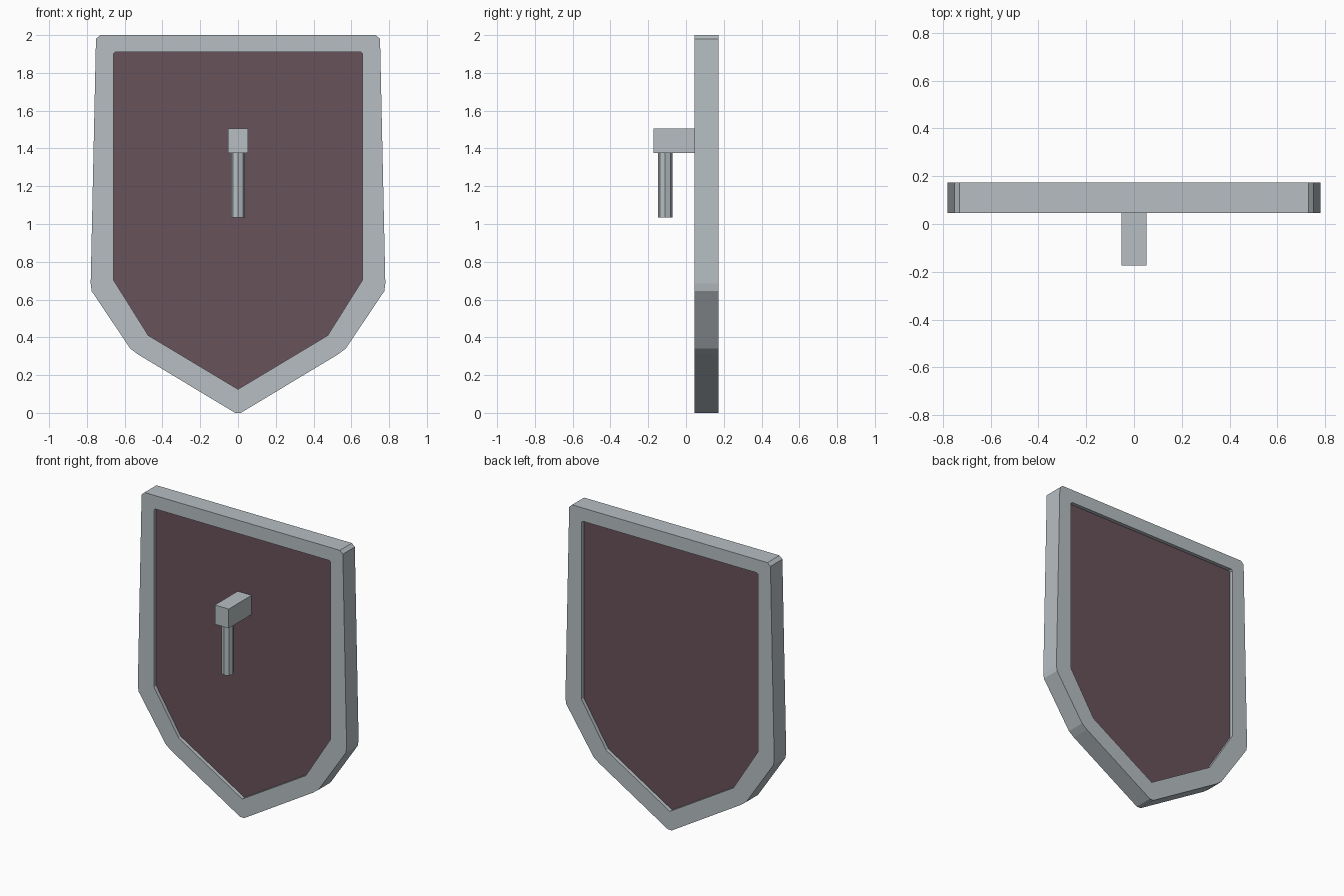
import bpy, bmesh, math
from mathutils import Vector

if "Cube" in bpy.data.objects:
    bpy.data.objects.remove(bpy.data.objects["Cube"])


def material(name, rgb):
    m = bpy.data.materials.new(name)
    m.diffuse_color = (*rgb, 1.0)
    m.use_nodes = True
    m.node_tree.nodes["Principled BSDF"].inputs["Base Color"].default_value = m.diffuse_color
    return m


steel = material("grey_steel", (0.468, 0.515, 0.54))
wood = material("dark_red_brown", (0.136, 0.084, 0.102))


def mirrored(right_half):
    """Close a right-hand profile (x, z) by mirroring it across x = 0."""
    left = [(-x, z) for x, z in reversed(right_half) if x > 0]
    return right_half + left


def plate(name, loops, y0, y1, mat):
    """Fill flat loops (outer outline, optional hole) and extrude in y."""
    bm = bmesh.new()
    edges = []
    for loop in loops:
        vs = [bm.verts.new((x, y0, z)) for x, z in loop]
        for i in range(len(vs)):
            edges.append(bm.edges.new((vs[i], vs[(i + 1) % len(vs)])))
    bmesh.ops.triangle_fill(bm, edges=edges, use_beauty=True, normal=Vector((0, -1, 0)))
    ext = bmesh.ops.extrude_face_region(bm, geom=bm.faces[:], use_keep_orig=True)
    moved = [v for v in ext["geom"] if isinstance(v, bmesh.types.BMVert)]
    bmesh.ops.translate(bm, verts=moved, vec=(0, y1 - y0, 0))
    bmesh.ops.recalc_face_normals(bm, faces=bm.faces[:])
    return finish(name, bm, mat)


def finish(name, bm, mat):
    me = bpy.data.meshes.new(name)
    bm.to_mesh(me)
    bm.free()
    me.materials.append(mat)
    ob = bpy.data.objects.new(name, me)
    bpy.context.collection.objects.link(ob)
    return ob


# Rim: chamfered outer outline with a shield-shaped opening
outer = mirrored([(0.015, 0.0), (0.53, 0.31), (0.57, 0.34), (0.775, 0.645),
                  (0.78, 0.685), (0.752, 1.98), (0.73, 2.0)])
inner = mirrored([(0.0, 0.125), (0.475, 0.41), (0.66, 0.705),
                  (0.66, 1.90), (0.65, 1.91)])
plate("rim", [outer, inner], 0.045, 0.173, steel)

# Recessed panel, slightly overlapping the rim
panel = mirrored([(0.0, 0.105), (0.49, 0.40), (0.675, 0.70), (0.675, 1.925)])
plate("panel", [panel], 0.07, 0.148, wood)

# Handle bracket standing out from the panel
plate("handle_bracket", [mirrored([(0.052, 1.375), (0.052, 1.505)])], -0.173, 0.08, steel)

# Eight-sided grip hanging below the bracket
bm = bmesh.new()
bmesh.ops.create_cone(bm, cap_ends=True, segments=8, radius1=0.038, radius2=0.038, depth=0.345)
bmesh.ops.translate(bm, verts=bm.verts[:], vec=(0, -0.11, 1.2075))
finish("handle_grip", bm, steel)
